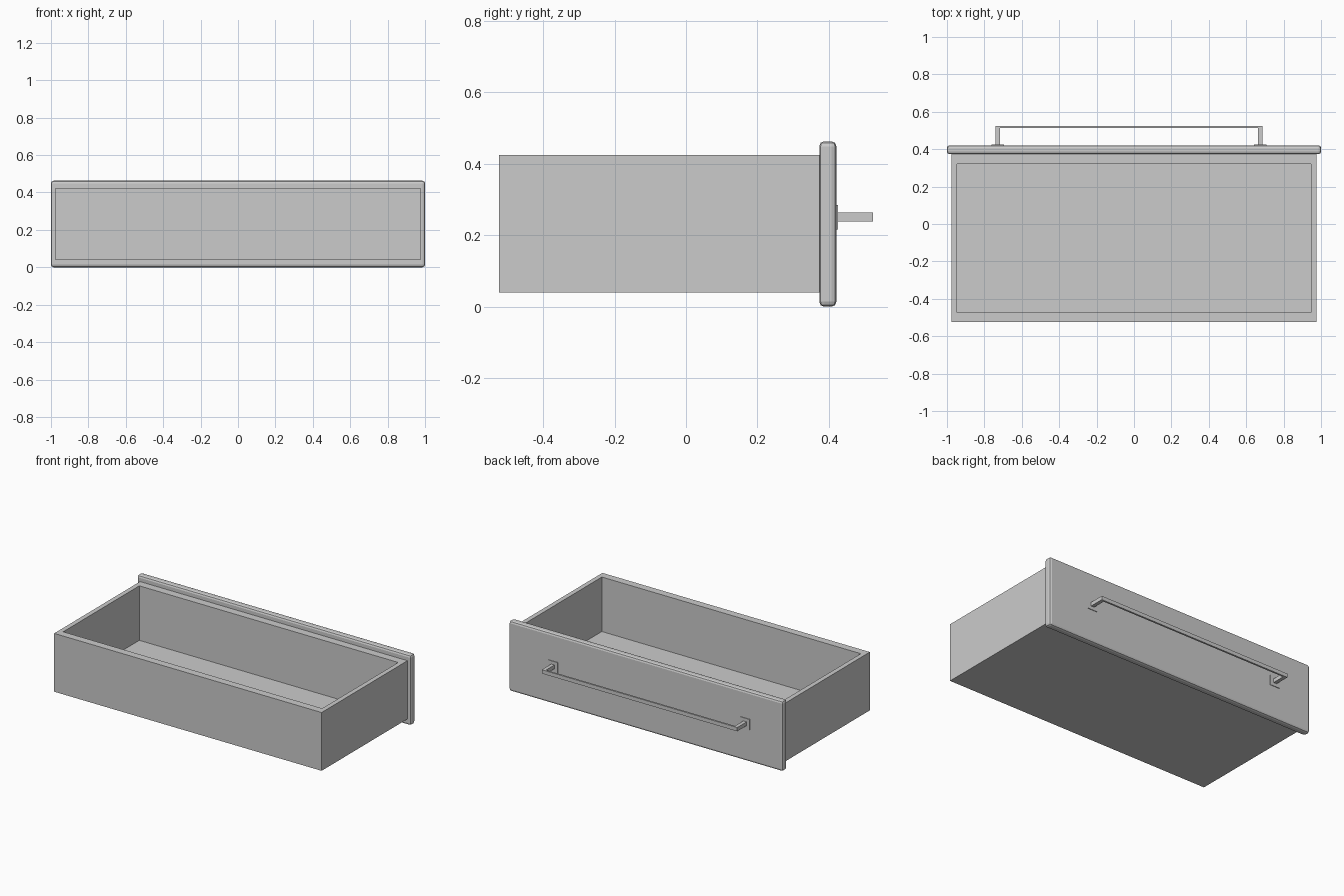
import bpy
import bmesh

cube = bpy.data.objects.get("Cube")
if cube:
    bpy.data.objects.remove(cube, do_unlink=True)

GREY = (0.6, 0.6, 0.6, 1)
grey = bpy.data.materials.new("plain grey")
grey.use_nodes = True
grey.diffuse_color = GREY
grey.node_tree.nodes["Principled BSDF"].inputs["Base Color"].default_value = GREY


def box_mesh(bm, x, y, z):
    """Add a box spanning the given ranges."""
    verts = bmesh.ops.create_cube(bm, size=1)["verts"]
    for v in verts:
        for axis, (low, high) in enumerate((x, y, z)):
            v.co[axis] = high if v.co[axis] > 0 else low
    return verts


def finish(name, bm):
    mesh = bpy.data.meshes.new(name)
    bm.to_mesh(mesh)
    bm.free()
    mesh.materials.append(grey)
    obj = bpy.data.objects.new(name, mesh)
    bpy.context.collection.objects.link(obj)
    return obj


def box(name, x, y, z):
    bm = bmesh.new()
    box_mesh(bm, x, y, z)
    return finish(name, bm)


# Open tray: inset the top for the rim, then push the inside down to the floor
bm = bmesh.new()
box_mesh(bm, (-0.977, 0.977), (-0.523, 0.374), (0.04, 0.425))
top = max(bm.faces, key=lambda f: f.calc_center_median().z)
bmesh.ops.inset_individual(bm, faces=[top], thickness=0.03)
for v in top.verts:
    v.co.x = 0.946 if v.co.x > 0 else -0.946
    v.co.y = 0.321 if v.co.y > 0 else -0.473
floor = bmesh.ops.extrude_discrete_faces(bm, faces=[top])["faces"][0]
for v in floor.verts:
    v.co.z = 0.065
finish("drawer_tray", bm)

# Drawer face with softened edges
panel = box("drawer_face", (-1, 1), (0.373, 0.421), (0, 0.463))
bevel = panel.modifiers.new("edge_bevel", "BEVEL")
bevel.width = 0.014
bevel.segments = 2

# Pull handle, mounted slightly off centre
MID = -0.027
HALF = 0.714
bm = bmesh.new()
path = [(HALF, 0.421), (HALF, 0.524), (-HALF, 0.524), (-HALF, 0.421),
        (0.024 - HALF, 0.421), (0.024 - HALF, 0.512),
        (HALF - 0.024, 0.512), (HALF - 0.024, 0.421)]
outline = bm.faces.new([bm.verts.new((MID + x, y, 0.238)) for x, y in path])
raised = bmesh.ops.extrude_face_region(bm, geom=[outline])["geom"]
for v in raised:
    if isinstance(v, bmesh.types.BMVert):
        v.co.z = 0.263
bmesh.ops.recalc_face_normals(bm, faces=bm.faces)
finish("pull_handle", bm)

# Thin mounting plates behind the handle posts
for side, sign in (("left", 1), ("right", -1)):
    cx = MID + sign * (HALF - 0.012)
    box(side + "_handle_plate", (cx - 0.034, cx + 0.034),
        (0.42, 0.425), (0.216, 0.284))
